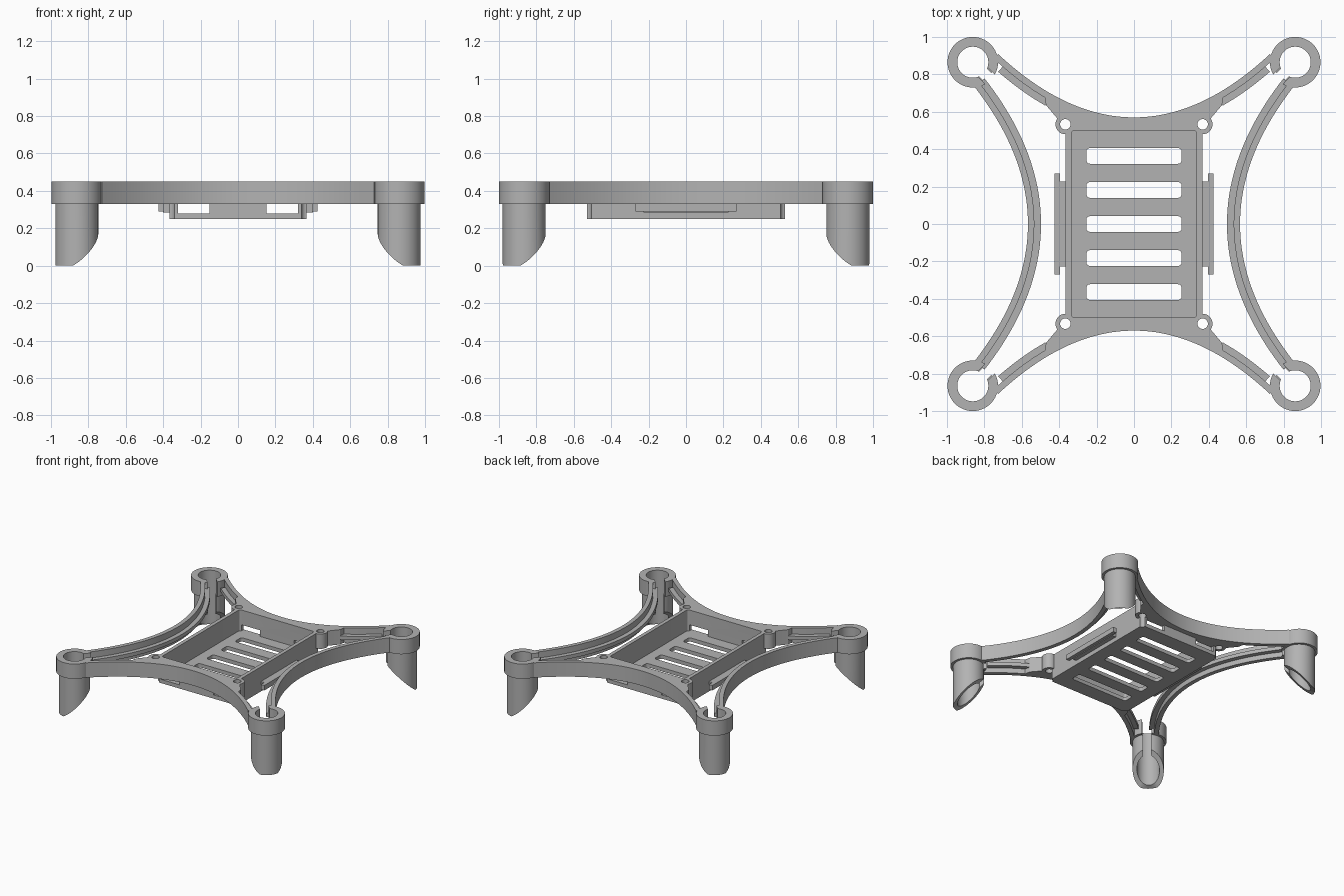
import bpy, bmesh
from math import pi, sin, cos, asin, atan2, hypot

cube = bpy.data.objects.get("Cube")
if cube:
    bpy.data.objects.remove(cube)

grey = bpy.data.materials.new("grey_plastic")
grey.use_nodes = True
COLOUR = (0.45, 0.45, 0.45, 1)
grey.diffuse_color = COLOUR
grey.node_tree.nodes["Principled BSDF"].inputs["Base Color"].default_value = COLOUR

LOW, TOP, FLOOR = 0.33, 0.45, 0.25
SIGNS = (-1, 1)
parts = []


def finish(name, bm):
    bmesh.ops.recalc_face_normals(bm, faces=bm.faces)
    mesh = bpy.data.meshes.new(name)
    bm.to_mesh(mesh)
    bm.free()
    obj = bpy.data.objects.new(name, mesh)
    bpy.context.collection.objects.link(obj)
    mesh.materials.append(grey)
    parts.append(obj)
    return obj


def prism(name, pts, z0, z1):
    bm = bmesh.new()
    lower = [bm.verts.new((x, y, z0)) for x, y in pts]
    upper = [bm.verts.new((x, y, z1)) for x, y in pts]
    bm.faces.new(lower)
    bm.faces.new(upper)
    for i in range(len(pts)):
        j = (i + 1) % len(pts)
        bm.faces.new((lower[i], lower[j], upper[j], upper[i]))
    return finish(name, bm)


def box(name, x0, x1, y0, y1, z0, z1):
    return prism(name, [(x0, y0), (x1, y0), (x1, y1), (x0, y1)], z0, z1)


def disc(x, y, r, n=32):
    return [(x + r * cos(2 * pi * i / n), y + r * sin(2 * pi * i / n)) for i in range(n)]


def rounded(cx, cy, hx, hy, r):
    pts = []
    for k, (sx, sy) in enumerate(((1, 1), (-1, 1), (-1, -1), (1, -1))):
        for i in range(6):
            a = (k + i / 5) * pi / 2
            pts.append((cx + sx * (hx - r) + r * cos(a), cy + sy * (hy - r) + r * sin(a)))
    return pts


def combine(target, other, operation):
    mod = target.modifiers.new("combine", "BOOLEAN")
    mod.operation, mod.solver, mod.object = operation, "EXACT", other
    bpy.context.view_layer.objects.active = target
    bpy.ops.object.modifier_apply(modifier=mod.name)
    parts.remove(other)
    bpy.data.objects.remove(other)


def bow(t0, t1, base, rise, span, offset, n=24):
    """Points along a parabolic bow, shifted toward the hub side by offset."""
    pts = []
    for i in range(n + 1):
        t = t0 + (t1 - t0) * i / n
        slope = 2 * rise * t / span ** 2
        k = offset / hypot(slope, 1)
        pts.append((t + slope * k, base + rise * (t / span) ** 2 - k))
    return pts


def split_tube(name, sx, sy, outer, inner, half_slot, bottom, top, n=64):
    """Tube on a motor position with a slot that faces the middle."""
    cx, cy = sx * 0.862, sy * 0.865
    face = atan2(-sy, -sx)
    bm = bmesh.new()
    rows = []
    for i in range(n + 1):
        row = []
        for r in (outer, inner):
            a0 = asin(half_slot / r)
            a = a0 + (2 * pi - 2 * a0) * i / n
            x, y = cx + r * cos(face + a), cy + r * sin(face + a)
            row += [bm.verts.new((x, y, bottom(-r * cos(a)))), bm.verts.new((x, y, top))]
        rows.append(row)
    for p, q in zip(rows, rows[1:]):
        for a, b in ((0, 1), (1, 3), (3, 2), (2, 0)):
            bm.faces.new((p[a], p[b], q[b], q[a]))
    for p in (rows[0], rows[-1]):
        bm.faces.new((p[0], p[1], p[3], p[2]))
    return finish(name, bm)


# Battery tray, hollowed from a block
frame = box("tray_frame", -0.365, 0.365, -0.53, 0.53, FLOOR, TOP)

# Front and back arms with solid webs, and screw bosses joined to the tray
FRONT = (0.57, 0.339, 0.727)
for s in SIGNS:
    inner = bow(0.727, 0.46, *FRONT, 0.034) + [(0.47, 0.635), (0.415, 0.57), (0.365, 0.49)]
    outline = bow(-0.727, 0.727, *FRONT, 0, 48) + inner + [(-x, y) for x, y in reversed(inner)]
    combine(frame, prism("web", [(x, s * y) for x, y in outline], LOW, TOP), "UNION")
    for sx in SIGNS:
        boss = prism("boss", disc(sx * 0.367, s * 0.533, 0.053), LOW, TOP)
        combine(frame, boss, "UNION")

# Tray cavity, vent slots, end windows and screw holes
cuts = [prism("cavity", rounded(0, 0, 0.335, 0.5, 0.015), 0.28, 0.6)]
for i in range(5):
    cuts.append(prism("vent", rounded(0, 0.182 * (i - 2), 0.255, 0.042, 0.02), 0.2, 0.3))
for sx in SIGNS:
    x0, x1 = sorted((sx * 0.153, sx * 0.32))
    for sy in SIGNS:
        y0, y1 = sorted((sy * 0.48, sy * 0.56))
        cuts.append(box("window", x0, x1, y0, y1, 0.28, LOW))
        cuts.append(prism("hole", disc(sx * 0.367, sy * 0.533, 0.028), 0.2, 0.6))
for cutter in cuts:
    combine(frame, cutter, "DIFFERENCE")

# Wire shelves along the inside of the front and back arms
for sx in SIGNS:
    for sy in SIGNS:
        pts = bow(0.44, 0.68, *FRONT, 0.03) + bow(0.68, 0.44, *FRONT, 0.07)
        prism("end_arm_shelf", [(sx * x, sy * y) for x, y in pts], 0.37, 0.4)

# Side arms: tall outer wall with a shelf on the inside
SIDE = (0.567, 0.283, 0.73)
for s in SIGNS:
    wall = bow(-0.75, 0.75, *SIDE, 0, 48) + bow(0.75, -0.75, *SIDE, 0.034, 48)
    shelf = bow(-0.735, 0.735, *SIDE, 0.03, 48) + bow(0.735, -0.735, *SIDE, 0.07, 48)
    prism("side_arm_wall", [(s * y, x) for x, y in wall], LOW, TOP)
    prism("side_arm_shelf", [(s * y, x) for x, y in shelf], 0.37, 0.4)
    # Strap rail beside the tray
    for name, a, b, half, z0 in (("rail_web", 0.36, 0.4, 0.227, 0.285),
                                 ("rail", 0.395, 0.425, 0.27, 0.29)):
        x0, x1 = sorted((s * a, s * b))
        box(name, x0, x1, -half, half, z0, LOW)

# Motor collars and bevelled legs
for sx in SIGNS:
    for sy in SIGNS:
        split_tube("motor_collar", sx, sy, 0.135, 0.083, 0.036, lambda d: LOW, TOP)
        split_tube("leg", sx, sy, 0.115, 0.083, 0.03,
                   lambda d: max(0, (0.095 - d) * 0.97), LOW)

# Smooth the round surfaces and keep the edges sharp
bpy.ops.object.select_all(action="DESELECT")
for obj in parts:
    obj.select_set(True)
bpy.context.view_layer.objects.active = frame
bpy.ops.object.shade_smooth_by_angle(angle=pi / 6)
